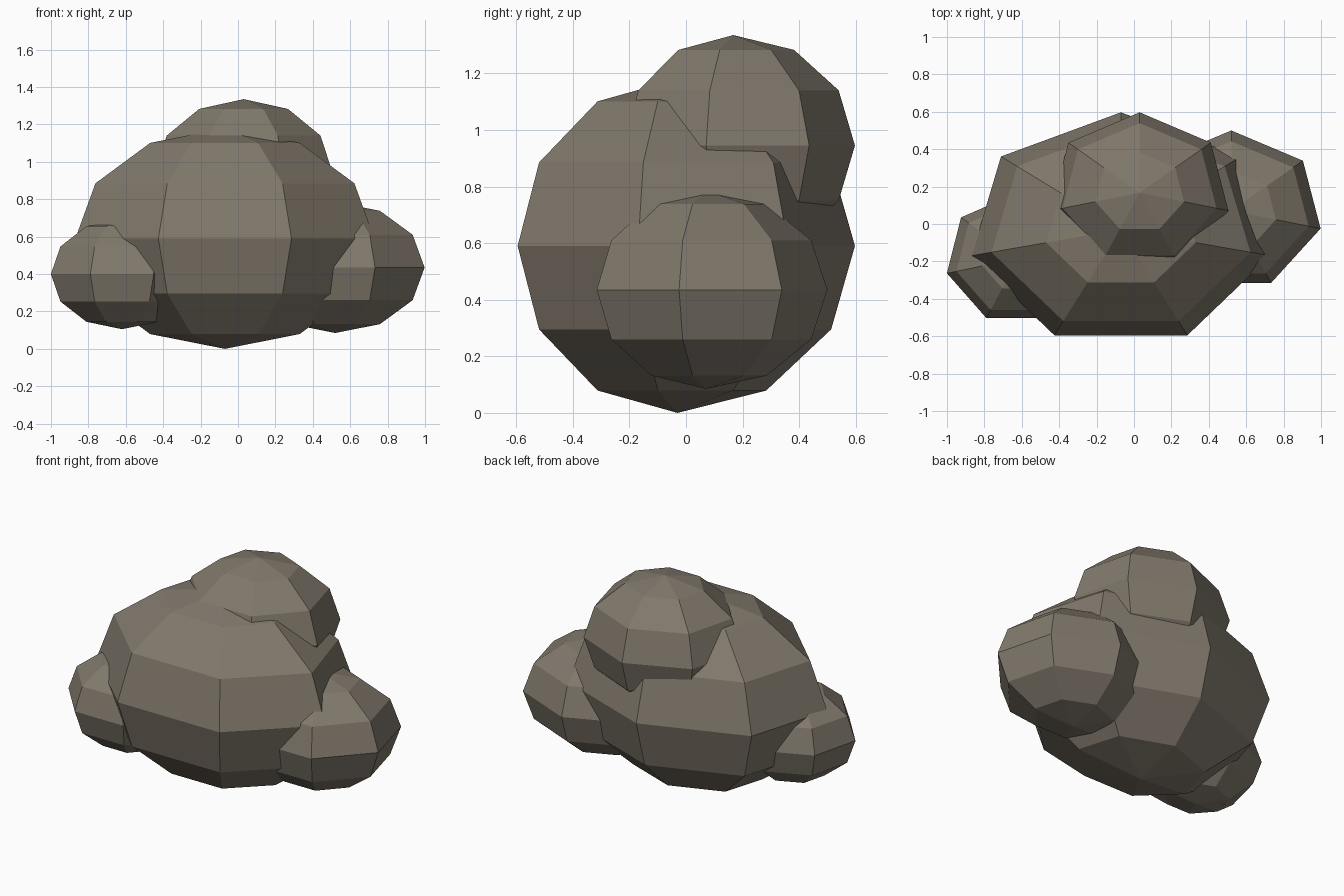
import bpy
import bmesh
from mathutils import Matrix, Vector

cube = bpy.data.objects.get("Cube")
if cube:
    bpy.data.objects.remove(cube, do_unlink=True)

# Single weathered stone colour
STONE = (0.22, 0.19, 0.15, 1.0)
stone = bpy.data.materials.new("grey_brown_stone")
stone.use_nodes = True
stone.diffuse_color = STONE
stone.node_tree.nodes["Principled BSDF"].inputs["Base Color"].default_value = STONE


def boulder(name, centre, radii):
    """Faceted seven-sided ellipsoid with one corner pointing to the back."""
    bm = bmesh.new()
    bmesh.ops.create_uvsphere(bm, u_segments=7, v_segments=6, radius=1)
    # Turn the corner that lies nearest the back onto the y axis
    corner = max((v.co for v in bm.verts if abs(v.co.z) < 0.01), key=lambda c: c.y)
    turn = Vector((corner.x, corner.y)).angle_signed(Vector((0, 1)))
    bmesh.ops.transform(bm, matrix=Matrix.Rotation(-turn, 4, "Z"), verts=bm.verts)
    bmesh.ops.scale(bm, vec=radii, verts=bm.verts)
    mesh = bpy.data.meshes.new(name)
    bm.to_mesh(mesh)
    bm.free()
    mesh.materials.append(stone)
    obj = bpy.data.objects.new(name, mesh)
    obj.location = centre
    bpy.context.collection.objects.link(obj)
    return obj


# Overlapping boulders: large body, upper back, left and right sides
boulder("main_boulder", (-0.07, -0.03, 0.59), (0.82, 0.627, 0.59))
boulder("top_boulder", (0.03, 0.167, 0.945), (0.487, 0.43, 0.39))
boulder("left_boulder", (0.52, 0.071, 0.435), (0.49, 0.429, 0.35))
boulder("right_boulder", (-0.62, -0.185, 0.4), (0.39, 0.353, 0.295))
